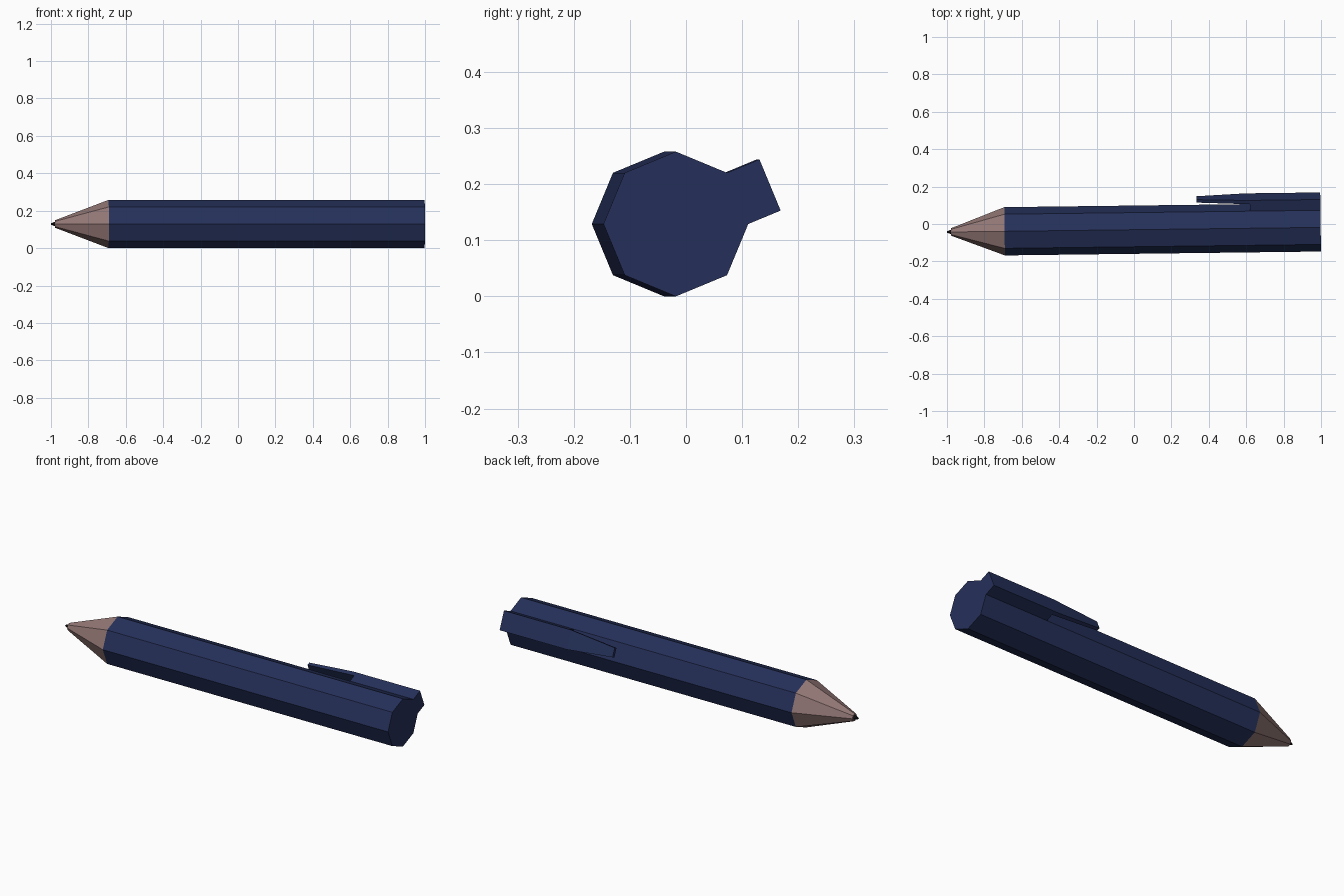
import bpy
import bmesh
from math import cos, sin, pi
from mathutils import Vector, Matrix

if "Cube" in bpy.data.objects:
    bpy.data.objects.remove(bpy.data.objects["Cube"])

R = 0.129                 # barrel radius, eight sides
END = 0.998               # x of the flat cap end
SHOULDER = -0.692         # x where the nose cone begins
PLACE = Matrix.Translation((0, -0.0304, R)) @ Matrix.Rotation(0.0124, 4, "Z")


def material(name, color):
    mat = bpy.data.materials.new(name)
    mat.use_nodes = True
    mat.diffuse_color = (*color, 1)
    bsdf = next(n for n in mat.node_tree.nodes if n.type == "BSDF_PRINCIPLED")
    bsdf.inputs["Base Color"].default_value = (*color, 1)
    return mat


def finish(name, bm, mat):
    bmesh.ops.recalc_face_normals(bm, faces=bm.faces)
    bm.transform(PLACE)
    mesh = bpy.data.meshes.new(name)
    bm.to_mesh(mesh)
    bm.free()
    mesh.materials.append(mat)
    obj = bpy.data.objects.new(name, mesh)
    bpy.context.collection.objects.link(obj)
    return obj


def tapered_tube(name, x0, r0, x1, r1, mat):
    """Closed octagonal section running along x."""
    bm = bmesh.new()
    rings = [[bm.verts.new((x, r * cos(k * pi / 4), r * sin(k * pi / 4)))
              for k in range(8)] for x, r in ((x0, r0), (x1, r1))]
    for ring in rings:
        bm.faces.new(ring)
    for k in range(8):
        j = (k + 1) % 8
        bm.faces.new((rings[0][k], rings[0][j], rings[1][j], rings[1][k]))
    return finish(name, bm, mat)


navy = material("navy_blue", (0.0185, 0.03, 0.102))
pink = material("dusty_pink", (0.29, 0.185, 0.18))
black = material("ink_black", (0.008, 0.008, 0.01))

# Barrel, nose cone and writing point
tapered_tube("barrel", SHOULDER, R, END, R, navy)
tapered_tube("nose_cone", -0.978, 0.02, SHOULDER, R, pink)
tapered_tube("writing_point", -1.0, 0.004, -0.978, 0.012, black)

# Pocket clip: side profile (x, height above the barrel face, half width)
half = R * sin(pi / 8)
profile = [(END, 0, half), (END, 0.0625, half), (0.6, 0.0625, half),
           (0.337, 0.06, 0.024), (0.337, 0.043, 0.024),
           (0.622, 0.04, half), (0.622, 0, half)]
normal = Vector((0, cos(pi / 8), sin(pi / 8)))
across = Vector((0, -sin(pi / 8), cos(pi / 8)))
bm = bmesh.new()
sides = [[bm.verts.new(Vector((x, 0, 0)) + normal * (R * cos(pi / 8) + h)
                       + across * w * s) for x, h, w in profile]
         for s in (-1, 1)]
for a, b in zip(range(len(profile)), [*range(1, len(profile)), 0]):
    bm.faces.new((sides[0][a], sides[0][b], sides[1][b], sides[1][a]))
for side in sides:
    # Split each cheek into the mounting block and the free arm
    bm.faces.new((side[0], side[1], side[2], side[5], side[6]))
    bm.faces.new((side[2], side[3], side[4], side[5]))
finish("pocket_clip", bm, navy)
